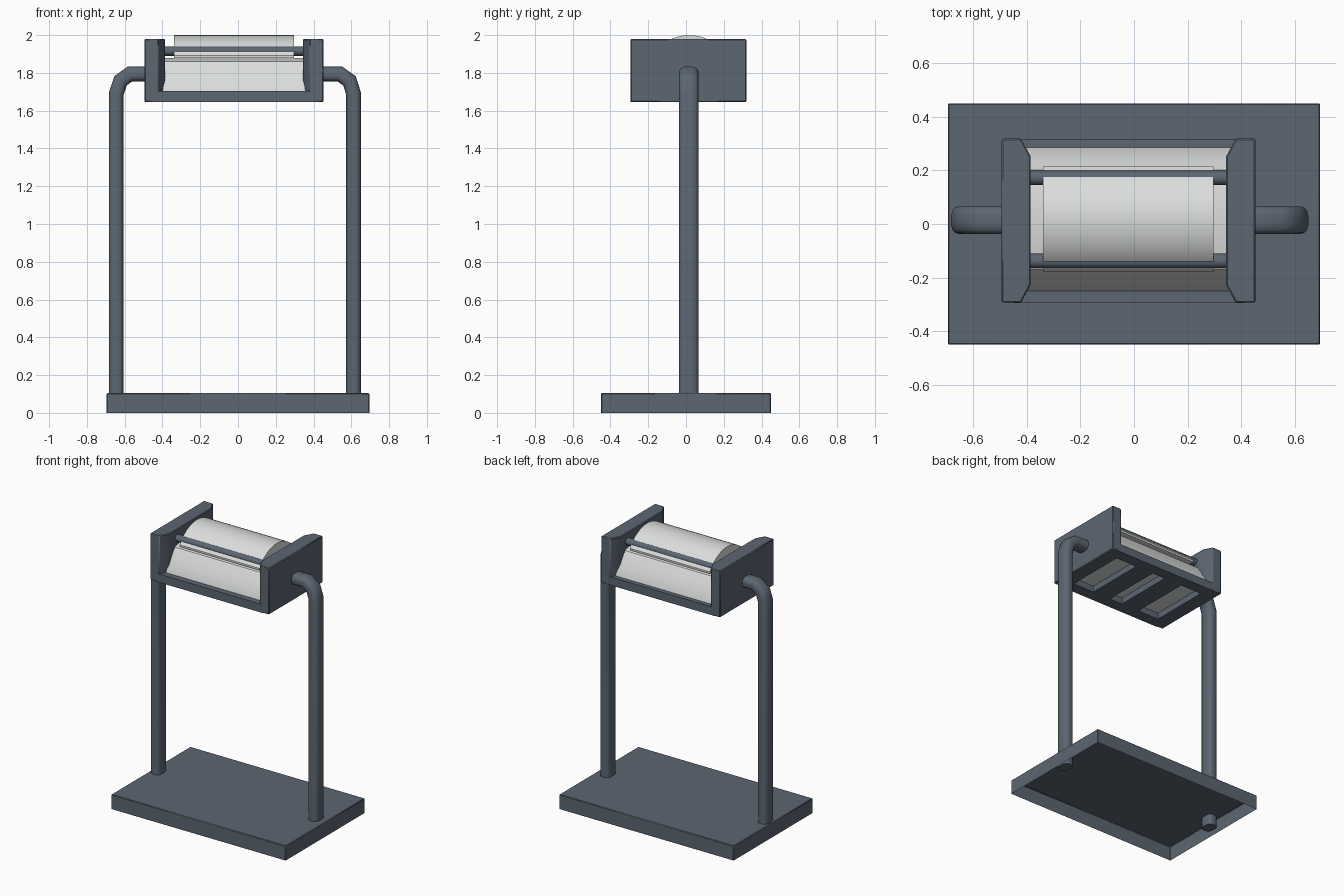
import bpy, bmesh, math
from mathutils import Vector

if "Cube" in bpy.data.objects:
    bpy.data.objects.remove(bpy.data.objects["Cube"])


def material(name, rgb):
    m = bpy.data.materials.new(name)
    m.diffuse_color = (*rgb, 1)
    m.use_nodes = True
    m.node_tree.nodes["Principled BSDF"].inputs["Base Color"].default_value = m.diffuse_color
    return m


SLATE = material("slate_paint", (0.107, 0.133, 0.168))
PALE = material("pale_grey", (0.71, 0.73, 0.72))
CX, CY = -0.018, 0.0125      # centre of the head


def finish(name, bm, mat, bevel=0, angle=30):
    bmesh.ops.recalc_face_normals(bm, faces=bm.faces)
    me = bpy.data.meshes.new(name)
    bm.to_mesh(me)
    bm.free()
    me.materials.append(mat)
    ob = bpy.data.objects.new(name, me)
    bpy.context.collection.objects.link(ob)
    if bevel:
        b = ob.modifiers.new("soft_edges", 'BEVEL')
        b.width, b.segments, b.limit_method = bevel, 1, 'ANGLE'
    bpy.ops.object.select_all(action='DESELECT')
    ob.select_set(True)
    bpy.context.view_layer.objects.active = ob
    bpy.ops.object.shade_smooth_by_angle(angle=math.radians(angle))
    return ob


def loft(name, rings, mat, bevel=0, angle=30):
    """Skin a list of equal-length closed rings and cap both ends."""
    bm = bmesh.new()
    vs = [[bm.verts.new(p) for p in ring] for ring in rings]
    n = len(vs[0])
    for a, b in zip(vs, vs[1:]):
        for i in range(n):
            j = (i + 1) % n
            bm.faces.new((a[i], a[j], b[j], b[i]))
    bm.faces.new(vs[0])
    bm.faces.new(vs[-1])
    return finish(name, bm, mat, bevel, angle)


def box(name, lo, hi, mat, bevel=0, open_bottom=False):
    bm = bmesh.new()
    bmesh.ops.create_cube(bm, size=1)
    for v in bm.verts:
        v.co = [(l + h) / 2 + c * (h - l) for l, h, c in zip(lo, hi, v.co)]
    if open_bottom:
        low = [f for f in bm.faces if f.calc_center_median().z < lo[2] + 1e-5]
        bmesh.ops.delete(bm, geom=low, context='FACES_ONLY')
    return finish(name, bm, mat, bevel)


def extrude_x(name, profile, x0, x1, mat, angle=30):
    return loft(name, [[(x, y, z) for y, z in profile] for x in (x0, x1)], mat, 0, angle)


# Base: hollow tray, open underneath
box("base", (-0.695, -0.45, 0), (0.695, 0.45, 0.105), SLATE, 0.004, True)


# Bent support posts with a flattened round section
def post(name, side):
    path = [(0.628, 0.03), (0.628, 1.69), (0.606, 1.758), (0.556, 1.794), (0.44, 1.794)]
    path = [Vector(p) for p in path]
    rings = []
    for i, p in enumerate(path):
        d_in = (p - path[max(i - 1, 0)]).normalized()
        d_out = (path[min(i + 1, len(path) - 1)] - p).normalized()
        t = (d_in + d_out).normalized()
        nrm = Vector((t.y, -t.x))
        miter = 1 / max(t.dot(d_out if d_out.length else d_in), 0.5)
        ring = []
        for k in range(16):
            a = math.tau * (k + 0.5) / 16
            c, s = math.cos(a), math.sin(a)
            u = math.copysign(abs(c) ** 0.7, c) * 0.0395 * miter
            v = math.copysign(abs(s) ** 0.7, s) * 0.052
            q = p + nrm * u
            ring.append((-0.016 + side * q.x, 0.0145 + v, q.y))
        rings.append(ring)
    loft(name, rings, SLATE, 0, 40)


post("left_post", -1)
post("right_post", 1)

# Head side plates with chamfered inner ends
for name, s in (("left_side_plate", -1), ("right_side_plate", 1)):
    plan = [(0.474, -0.3065), (0.474, 0.3065), (0.401, 0.3065),
            (0.365, 0.24), (0.365, -0.24), (0.401, -0.3065)]
    loft(name, [[(-0.021 + s * x, CY + y, z) for x, y in plan] for z in (1.645, 1.98)],
         SLATE, 0.005)

# Head floor: rails and crossbars leaving three slots
Z0, Z1 = 1.645, 1.705
for name, y0, y1 in (("front_rail", -0.295, -0.21), ("back_rail", 0.235, 0.318)):
    box(name, (-0.45, y0, Z0), (0.41, y1, Z1), SLATE)
for name, x0, x1 in (("floor_end_left", -0.45, -0.385), ("floor_bar_left", -0.215, -0.07),
                     ("floor_bar_right", 0.034, 0.179), ("floor_end_right", 0.349, 0.41)):
    box(name, (x0, -0.21, Z0), (x1, 0.235, Z1), SLATE)

# Pale body rising between the plates
half = [(0.272, 1.69), (0.262, 1.73), (0.226, 1.80), (0.185, 1.86), (0.12, 1.88)]
body = [(0.0175 + y, z) for y, z in half] + [(0.0175 - y, z) for y, z in reversed(half)]
extrude_x("body", body, -0.425, 0.383, PALE, 25)

# Arched pad on top
R, YC, ZC = 0.235, 0.0175, 1.765
span = math.asin(0.197 / R)
arch = [(YC + R * math.sin(a), ZC + R * math.cos(a))
        for a in (span * (k / 8 - 1) for k in range(17))]
arch = [(YC - 0.197, 1.88)] + arch + [(YC + 0.197, 1.88)]
extrude_x("arched_pad", arch, -0.34, 0.297, PALE, 35)

# Two rods carrying the pad
for name, y in (("front_rod", -0.138), ("back_rod", 0.172)):
    ring = [(y + 0.027 * math.cos(math.tau * k / 12), 1.915 + 0.025 * math.sin(math.tau * k / 12))
            for k in range(12)]
    extrude_x(name, ring, -0.40, 0.36, SLATE, 40)
